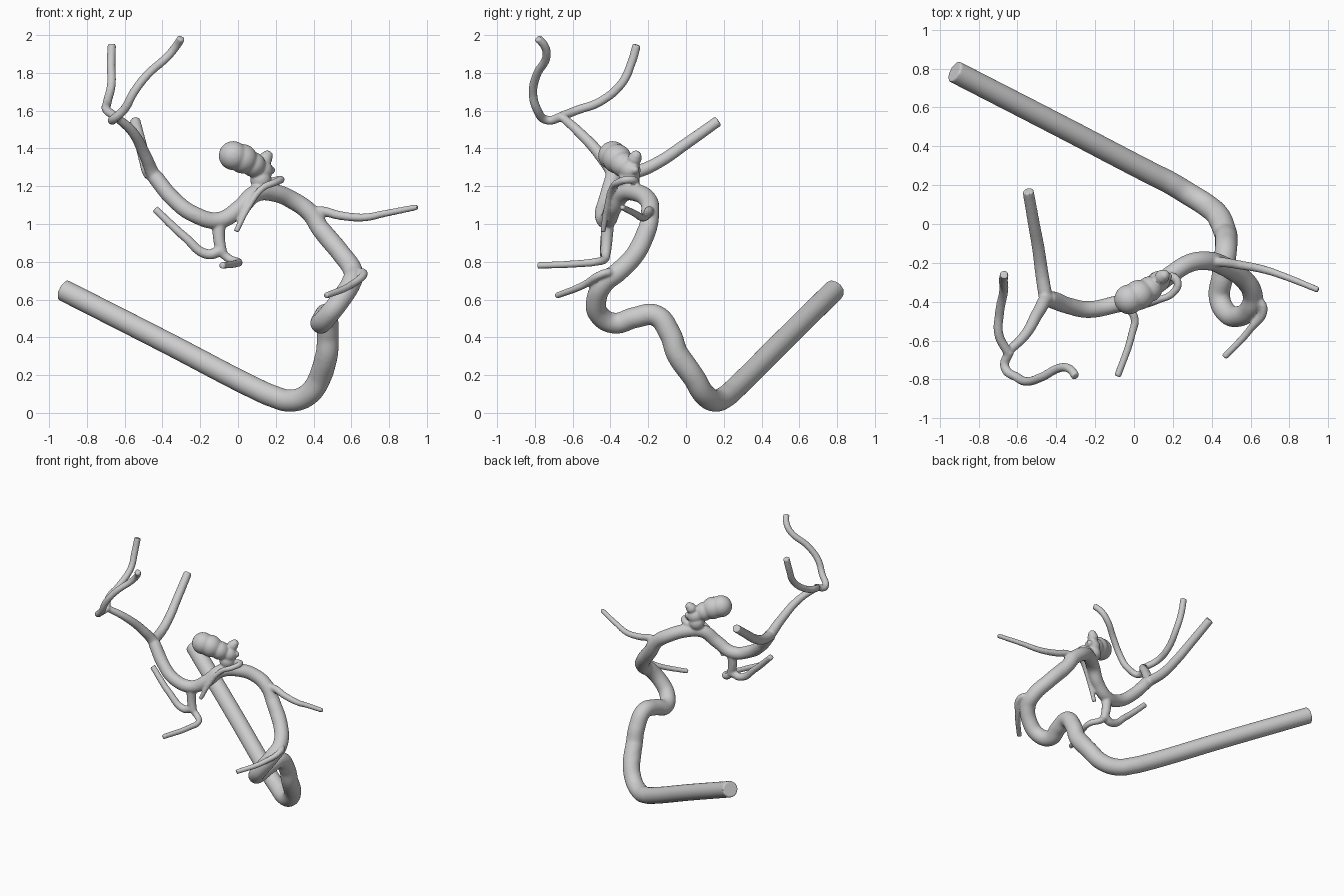
import bpy, bmesh
from mathutils import Matrix, Vector

# One curve holds every vessel; each point is (x, y, z, radius)
cu = bpy.data.curves.new("vessel_tree", 'CURVE')
cu.dimensions = '3D'
cu.bevel_depth = 1.0
cu.bevel_resolution = 8
cu.resolution_u = 12
cu.use_fill_caps = True


def vessel(points):
    sp = cu.splines.new('BEZIER')
    sp.bezier_points.add(len(points) - 1)
    for bp, (x, y, z, r) in zip(sp.bezier_points, points):
        bp.co = (x, y, z)
        bp.radius = r
        bp.handle_left_type = bp.handle_right_type = 'AUTO'


def branch(radius_start, radius_end, *pts):
    n = len(pts) - 1
    vessel([(*p, radius_start + (radius_end - radius_start) * i / n)
            for i, p in enumerate(pts)])


# straight inlet and lower bend
branch(.058, .06, (-.925, .785, .65), (-.39, .51, .378), (.1, .255, .125),
       (.18, .215, .09), (.28, .155, .065), (.375, .095, .1), (.435, .04, .19),
       (.47, -.045, .31))
# siphon loop
branch(.06, .05, (.435, .04, .19), (.47, -.045, .31), (.475, -.085, .42), (.47, -.16, .515),
       (.455, -.27, .505), (.44, -.38, .475), (.48, -.46, .52), (.54, -.475, .595),
       (.60, -.43, .69), (.61, -.36, .745), (.545, -.265, .845), (.44, -.205, .97))
# arch and long upper segment
branch(.05, .042, (.545, -.265, .845), (.44, -.205, .97), (.38, -.19, 1.06),
       (.29, -.20, 1.125), (.19, -.26, 1.165), (.09, -.335, 1.16), (.01, -.385, 1.085),
       (-.1, -.415, 1.02), (-.23, -.44, 1.05), (-.34, -.42, 1.13), (-.44, -.385, 1.25))
# tapering continuation to the upper fork
branch(.042, .022, (-.34, -.42, 1.13), (-.44, -.385, 1.25), (-.49, -.45, 1.36),
       (-.56, -.57, 1.49), (-.65, -.66, 1.57))
# side branch running to the back
branch(.036, .029, (-.455, -.375, 1.26), (-.475, -.25, 1.28), (-.49, -.14, 1.33),
       (-.515, 0, 1.425), (-.545, .17, 1.545))
# upper fork
branch(.024, .023, (-.65, -.66, 1.57), (-.695, -.57, 1.605), (-.692, -.46, 1.645),
       (-.67, -.34, 1.745), (-.672, -.29, 1.85), (-.668, -.26, 1.95))
branch(.024, .022, (-.64, -.655, 1.57), (-.665, -.735, 1.55), (-.60, -.79, 1.61),
       (-.55, -.81, 1.70), (-.48, -.79, 1.79), (-.37, -.738, 1.89), (-.325, -.75, 1.945),
       (-.3, -.785, 1.985))
# descending trunk with two small outlets
branch(.036, .028, (-.1, -.415, 1.02), (-.1, -.42, .92), (-.085, -.425, .845))
branch(.03, .02, (-.09, -.425, .86), (-.16, -.43, .84), (-.28, -.43, .93), (-.44, -.405, 1.08))
branch(.024, .018, (-.09, -.425, .85), (-.045, -.43, .815), (0, -.475, .80),
       (-.012, -.57, .79), (-.085, -.785, .78))
# thin looping branch under the sac
branch(.024, .015, (.13, -.29, 1.19), (.19, -.27, 1.225), (.225, -.3, 1.235),
       (.2, -.355, 1.222), (.13, -.39, 1.19), (.05, -.42, 1.08), (-.01, -.44, .96))
# right side branch
branch(.028, .016, (.38, -.195, 1.06), (.44, -.195, 1.068), (.54, -.21, 1.045),
       (.67, -.235, 1.035), (.775, -.27, 1.055), (.95, -.34, 1.09))
# low front branch
branch(.024, .017, (.61, -.37, .74), (.665, -.43, .74), (.595, -.545, .675), (.465, -.685, .62))

obj = bpy.data.objects.new("vessel_tree", cu)
bpy.context.collection.objects.link(obj)
bpy.context.view_layer.objects.active = obj
obj.select_set(True)
bpy.ops.object.convert(target='MESH')
obj = bpy.context.object
obj.name = "vessel_tree"

# Bulging sac: overlapping balls, fused below
bm = bmesh.new()
bm.from_mesh(obj.data)
bmesh.ops.remove_doubles(bm, verts=bm.verts[:], dist=1e-5)
for x, y, z, r in [(-.025, -.388, 1.362, .077), (.025, -.365, 1.345, .078),
                   (.08, -.335, 1.315, .066), (.13, -.295, 1.285, .055),
                   (.145, -.272, 1.345, .037), (.155, -.265, 1.36, .03),
                   (.12, -.3, 1.235, .056), (.175, -.27, 1.285, .022)]:
    bmesh.ops.create_uvsphere(bm, u_segments=24, v_segments=16, radius=r,
                              matrix=Matrix.Translation((x, y, z)))
bmesh.ops.recalc_face_normals(bm, faces=bm.faces[:])
bm.to_mesh(obj.data)
bm.free()

# Fuse everything into one skin and soften the joins
rm = obj.modifiers.new("fuse", 'REMESH')
rm.mode = 'VOXEL'
rm.voxel_size = 0.007
sm = obj.modifiers.new("soften", 'SMOOTH')
sm.factor = 0.5
sm.iterations = 5
for m in ("fuse", "soften"):
    bpy.ops.object.modifier_apply(modifier=m)
bpy.ops.object.shade_smooth_by_angle(angle=0.7)
